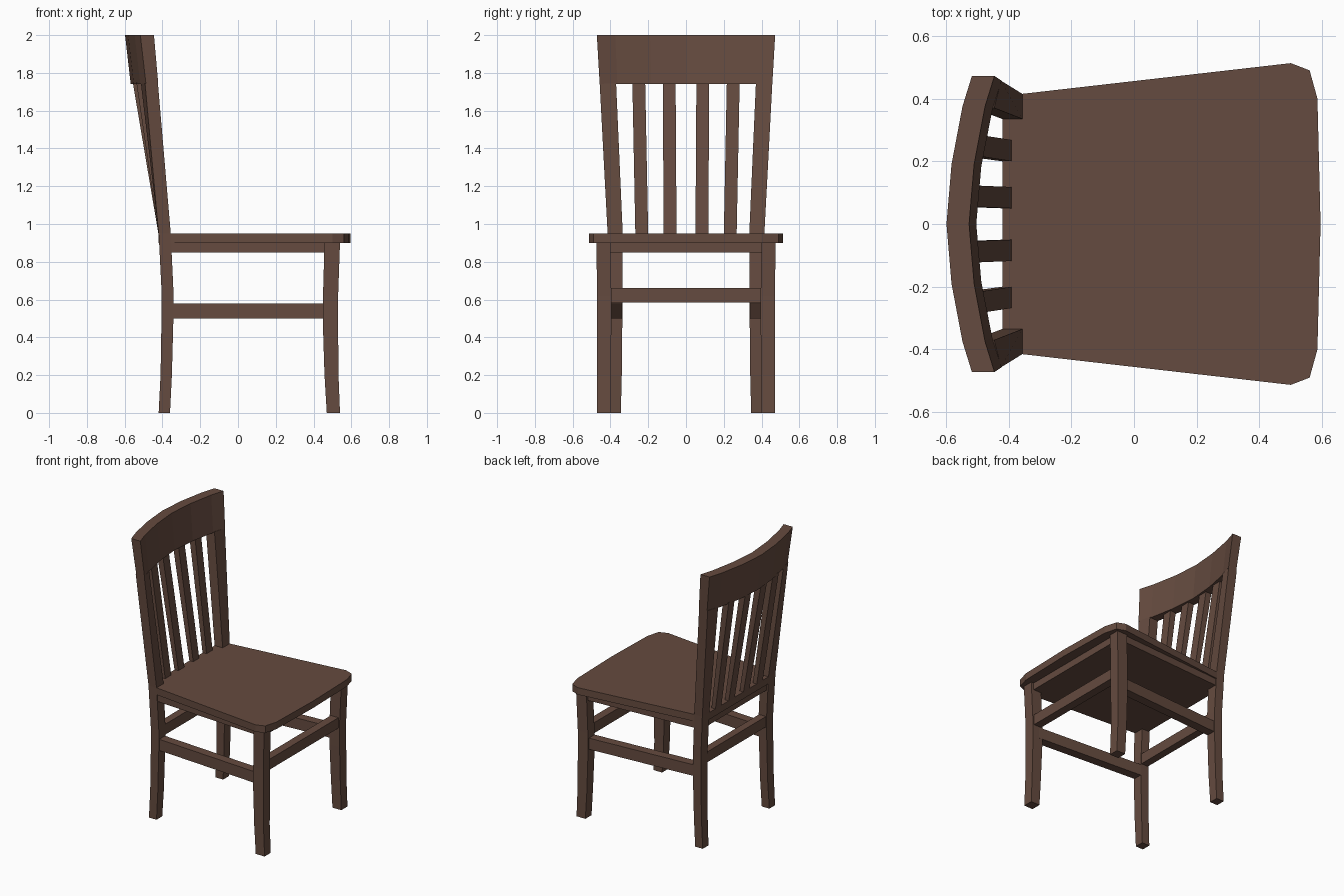
import bpy, bmesh

if "Cube" in bpy.data.objects:
    bpy.data.objects.remove(bpy.data.objects["Cube"])

wood = bpy.data.materials.new("brown_wood")
wood.diffuse_color = (0.13, 0.07, 0.05, 1)
wood.use_nodes = True
wood.node_tree.nodes["Principled BSDF"].inputs["Base Color"].default_value = wood.diffuse_color


def loft(name, rings):
    """Skin a list of equal-length point rings and cap both ends."""
    bm = bmesh.new()
    vs = [[bm.verts.new(p) for p in r] for r in rings]
    n = len(vs[0])
    for a, b in zip(vs, vs[1:]):
        for i in range(n):
            j = (i + 1) % n
            bm.faces.new((a[i], a[j], b[j], b[i]))
    bm.faces.new(vs[0])
    bm.faces.new(vs[-1])
    bmesh.ops.recalc_face_normals(bm, faces=bm.faces)
    me = bpy.data.meshes.new(name)
    bm.to_mesh(me)
    bm.free()
    me.materials.append(wood)
    ob = bpy.data.objects.new(name, me)
    bpy.context.collection.objects.link(ob)
    return ob


def slab(name, half, z0, z1):
    """Plate from a half outline, mirrored across y = 0."""
    outline = half + [(x, -y) for x, y in reversed(half) if y > 0]
    return loft(name, [[(x, y, z) for x, y in outline] for z in (z0, z1)])


def post(name, side, sections):
    """Leg from (z, back x, front x, inner y, outer y, inner-side x shift)."""
    return loft(name, [[(xb + s, side * yi, z), (xf + s, side * yi, z),
                        (xf, side * yo, z), (xb, side * yo, z)]
                       for z, xb, xf, yi, yo, s in sections])


def rail(name, a, b, z0, z1):
    """Bar between two end edges, each edge a pair of (x, y) points."""
    return loft(name, [[(*e[0], z0), (*e[1], z0), (*e[1], z1), (*e[0], z1)]
                       for e in (a, b)])


# Seat with clipped front corners, narrowing between the back posts
slab("seat", [(-0.42, 0.337), (-0.357, 0.337), (-0.357, 0.415), (0.50, 0.513),
              (0.56, 0.49), (0.585, 0.40), (0.595, 0)], 0.90, 0.95)
slab("seat_frame", [(-0.405, 0.405), (0.52, 0.465)], 0.85, 0.90)

# Legs, back posts and side stretchers
back = [(0, -0.42, -0.36, 0.345, 0.41, 0), (0.2, -0.41, -0.35, 0.34, 0.41, 0),
        (0.5, -0.405, -0.342, 0.337, 0.41, 0), (0.65, -0.405, -0.342, 0.335, 0.41, 0),
        (0.95, -0.42, -0.356, 0.335, 0.415, 0), (1.745, -0.492, -0.424, 0.37, 0.457, -0.022)]
front = [(0, 0.47, 0.54, 0.40, 0.47, 0), (0.2, 0.458, 0.532, 0.40, 0.47, 0),
         (0.45, 0.45, 0.53, 0.395, 0.47, 0), (0.62, 0.45, 0.53, 0.395, 0.47, 0),
         (0.90, 0.458, 0.54, 0.40, 0.475, 0)]
for side, label in ((1, "left"), (-1, "right")):
    post("back_post_" + label, side, back)
    post("front_leg_" + label, side, front)
    rail("side_stretcher_" + label,
         ((-0.37, side * 0.337), (-0.37, side * 0.402)),
         ((0.48, side * 0.395), (0.48, side * 0.46)), 0.50, 0.58)

# Front and back stretchers
for label, x0, x1, y in (("front", 0.46, 0.52, 0.42), ("back", -0.40, -0.345, 0.36)):
    rail(label + "_stretcher", ((x0, -y), (x1, -y)), ((x0, y), (x1, y)), 0.585, 0.66)

# Curved crest rail, leaning backwards
half = [(0.472, -0.517), (0.375, -0.547), (0.19, -0.582), (0, -0.598)]
arc = half + [(-y, x) for y, x in reversed(half[:-1])]
loft("crest_rail", [[(x, y, 2), (x + 0.072, y, 2),
                     (x + 0.095, y * 0.968, 1.74), (x + 0.03, y * 0.968, 1.74)]
                    for y, x in arc])

# Four slats from seat to crest
for i, (yb, yt, xt) in enumerate(((0.234, 0.25, -0.538), (0.084, 0.089, -0.557))):
    for side, label in ((1, "left"), (-1, "right")):
        loft(f"slat_{label}_{i + 1}",
             [[(xb, side * (y - 0.034), z), (xf, side * (y - 0.034), z),
               (xf, side * (y + 0.034), z), (xb, side * (y + 0.034), z)]
              for z, xb, xf, y in ((0.94, -0.42, -0.389, yb),
                                   (1.75, xt, xt + 0.045, yt))])
